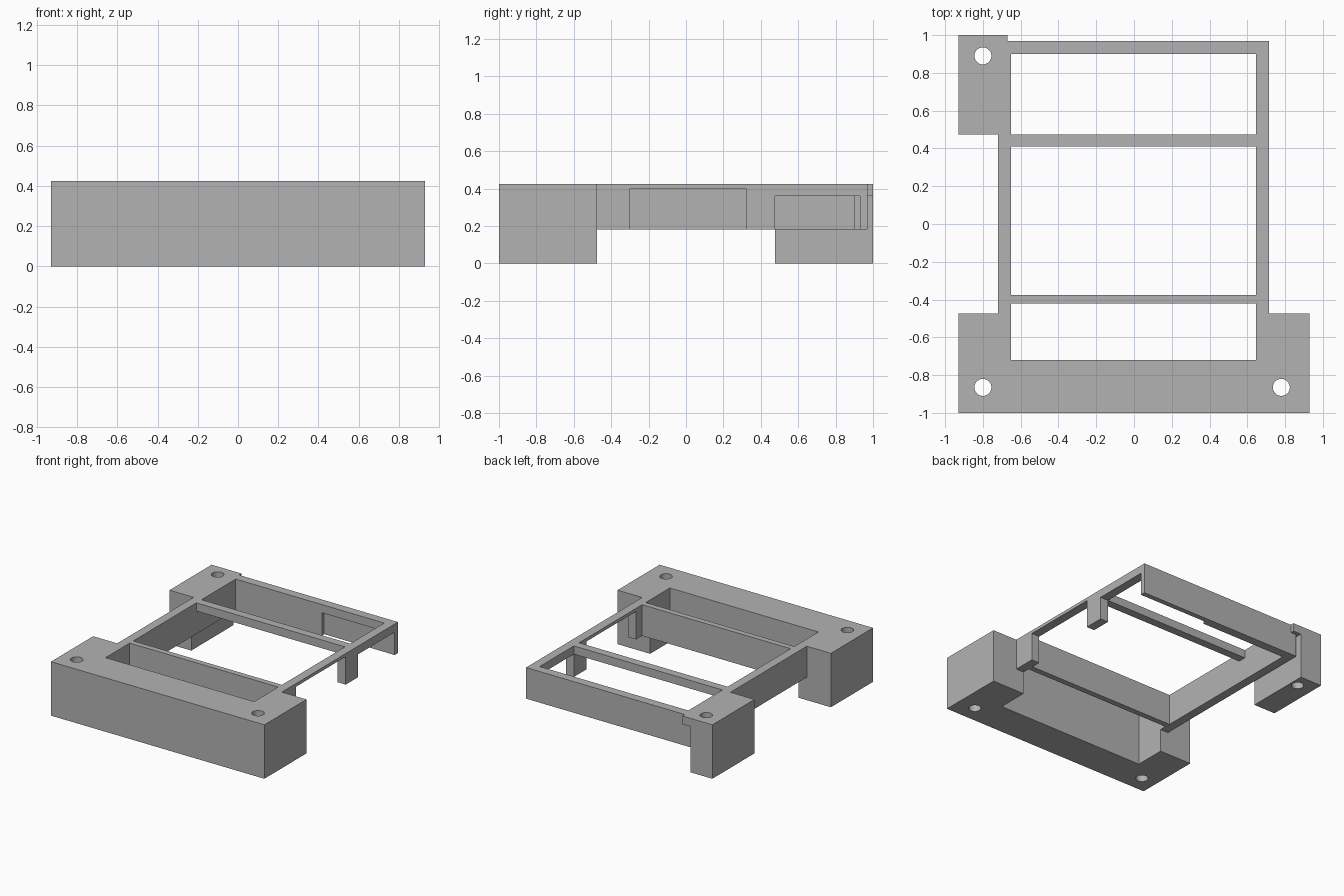
import bpy
import math

cube = bpy.data.objects.get("Cube")
if cube:
    bpy.data.objects.remove(cube, do_unlink=True)

OUT = 1.2      # reach beyond the body
LOW = -0.1     # start below the body
TOP = 0.425    # body height

grey = bpy.data.materials.new("plain_grey")
grey.use_nodes = True
colour = (0.45, 0.45, 0.45, 1)
grey.diffuse_color = colour
grey.node_tree.nodes["Principled BSDF"].inputs["Base Color"].default_value = colour


def box(name, x0, x1, y0, y1, z0, z1):
    bpy.ops.mesh.primitive_cube_add(size=1, location=((x0 + x1) / 2, (y0 + y1) / 2, (z0 + z1) / 2))
    ob = bpy.context.object
    ob.name = name
    ob.scale = (x1 - x0, y1 - y0, z1 - z0)
    bpy.ops.object.transform_apply(location=True, rotation=True, scale=True)
    return ob


def subtract(cutter):
    cutter.hide_render = True
    bpy.context.view_layer.objects.active = frame
    mod = frame.modifiers.new("cut", 'BOOLEAN')
    mod.operation = 'DIFFERENCE'
    mod.solver = 'EXACT'
    mod.object = cutter
    bpy.ops.object.modifier_apply(modifier=mod.name)
    bpy.data.objects.remove(cutter, do_unlink=True)


def cut(x0, x1, y0, y1, top=OUT):
    subtract(box("cutter", x0, x1, y0, y1, LOW, top))


# Solid block that the frame is carved from
frame = box("mounting_frame", -0.93, 0.93, -1, 1, 0, TOP)
frame.data.materials.append(grey)

# Outer outline
cut(0.715, OUT, -0.475, OUT)
cut(-OUT, -0.72, -0.475, 0.475)
cut(-0.67, OUT, 0.97, OUT)

# Raised underside of the rails
cut(-0.74, OUT, -0.475, OUT, 0.18)

# Three open bays between the cross bars
for front, back in ((-0.72, -0.42), (-0.375, 0.41), (0.475, 0.9)):
    cut(-0.65, 0.645, front, back)

# Shallow rear cross bar
cut(-0.65, 0.645, 0.4, 0.49, 0.36)

# Side rail windows and rear wall recess
cut(0.6, OUT, -0.3, 0.32, 0.4)
cut(0.1, OUT, 0.475, 0.93, 0.36)

# Gap beside the rear leg, leaving a small tab above
cut(-0.74, -0.72, 0.4, OUT, 0.36)
cut(-0.74, -0.6, 0.97, OUT, 0.36)

# Screw holes
for x, y in ((-0.8, 0.89), (-0.8, -0.865), (0.78, -0.865)):
    bpy.ops.mesh.primitive_cylinder_add(vertices=32, radius=0.045, depth=2, location=(x, y, 0))
    subtract(bpy.context.object)

bpy.ops.object.select_all(action='DESELECT')
frame.select_set(True)
bpy.context.view_layer.objects.active = frame
bpy.ops.object.shade_smooth_by_angle(angle=math.radians(30))
